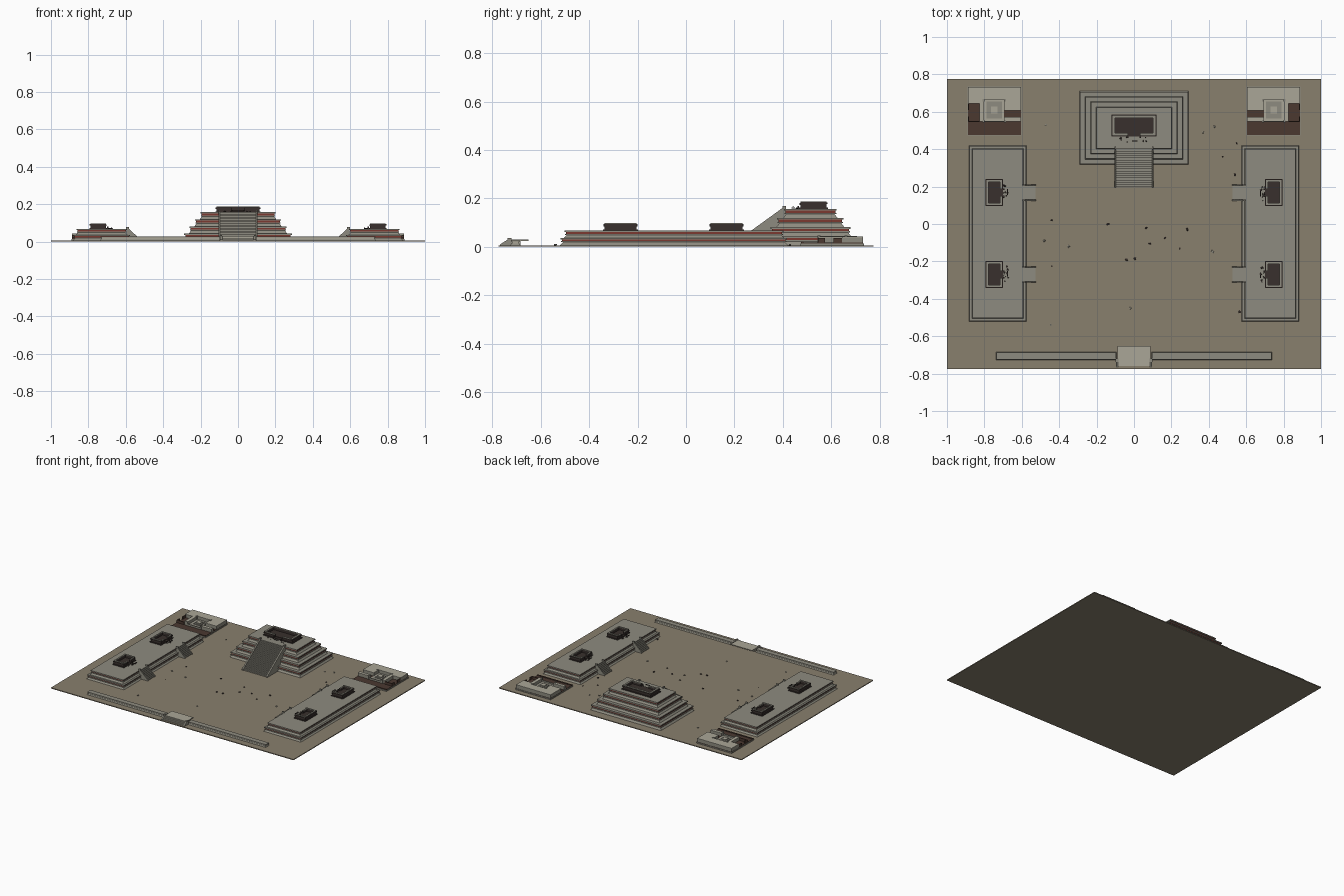
import bpy, bmesh, math, random
from mathutils import Matrix, Vector

if "Cube" in bpy.data.objects:
    bpy.data.objects.remove(bpy.data.objects["Cube"])

random.seed(4)

def mat(name, c):
    m = bpy.data.materials.new(name)
    m.diffuse_color = (*c, 1)
    m.use_nodes = True
    m.node_tree.nodes["Principled BSDF"].inputs["Base Color"].default_value = m.diffuse_color
    return m

EARTH = mat("earth", (.25, .215, .155))
STONE = mat("stone", (.27, .26, .215))
PLASTER = mat("plaster", (.40, .38, .31))
RED = mat("red_paint", (.20, .04, .03))
BROWN = mat("brown_floor", (.07, .04, .03))
DARK = mat("burnt_wall", (.04, .03, .026))
G = .006

def finish(name, bm, m, M=Matrix()):
    bmesh.ops.recalc_face_normals(bm, faces=bm.faces)
    bm.transform(M)
    me = bpy.data.meshes.new(name)
    bm.to_mesh(me)
    bm.free()
    me.materials.append(m)
    o = bpy.data.objects.new(name, me)
    bpy.context.collection.objects.link(o)
    return o

def frustum(name, cx, cy, z0, z1, hx, hy, m, inset=0, M=Matrix()):
    """Box or tapered block: half sizes at the bottom, inset at the top."""
    bm = bmesh.new()
    bmesh.ops.create_cube(bm, size=2)
    for v in bm.verts:
        i = inset if v.co.z > 0 else 0
        v.co = (cx + v.co.x * (hx - i), cy + v.co.y * (hy - i), z1 if v.co.z > 0 else z0)
    return finish(name, bm, m, M)

def box(name, x0, x1, y0, y1, z0, z1, m, M=Matrix()):
    return frustum(name, (x0 + x1) / 2, (y0 + y1) / 2, z0, z1, abs(x1 - x0) / 2, abs(y1 - y0) / 2, m, 0, M)

def extrude_x(name, prof, x0, x1, m, M=Matrix()):
    """Extrude a (y, z) profile along x."""
    bm = bmesh.new()
    f = bm.faces.new([bm.verts.new((x0, y, z)) for y, z in prof])
    r = bmesh.ops.extrude_face_region(bm, geom=[f])
    bmesh.ops.translate(bm, vec=(x1 - x0, 0, 0), verts=[g for g in r["geom"] if isinstance(g, bmesh.types.BMVert)])
    return finish(name, bm, m, M)

def tier(name, cx, cy, z0, z1, hx, hy):
    """Sloping base below a framed vertical panel with a red recess."""
    h = z1 - z0
    a, b, c = z0 + h * .42, z0 + h * .56, z0 + h * .80
    frustum(name + "_slope", cx, cy, z0, a, hx, hy, STONE, .012)
    frustum(name + "_lower_moulding", cx, cy, a, b, hx - .005, hy - .005, STONE)
    frustum(name + "_red_panel", cx, cy, b, c, hx - .009, hy - .009, RED)
    frustum(name + "_cornice", cx, cy, c, z1, hx - .003, hy - .003, STONE)

def stairs(name, M, run, z1, hw, steps, rail):
    """Flight climbing toward +y, ending at y = 0, with sloping side rails."""
    prof = [(0, G)]
    prof.append((-run, G))
    for i in range(steps):
        y, z = -run + run * i / steps, G + (z1 - G) * (i + 1) / steps
        prof += [(y, z), (y + run / steps, z)]
    extrude_x(name + "_steps", prof[:-1] + [(0, z1)], -hw + rail, hw - rail, STONE, M)
    side = [(0, G), (-run - .004, G), (-run - .004, G + .006), (-.008, z1 + .007), (0, z1 + .007)]
    for s in (-1, 1):
        extrude_x(name + "_rail", side, s * hw, s * (hw - rail), STONE, M)
        box(name + "_rail_block", s * hw, s * (hw - rail), -.014, .002, z1 - .005, z1 + .011, STONE, M)

def rock(name, p, r, m):
    bm = bmesh.new()
    bmesh.ops.create_icosphere(bm, subdivisions=1, radius=r)
    for v in bm.verts:
        v.co *= random.uniform(.75, 1.2)
        v.co.z *= .6
    finish(name, bm, m, Matrix.Translation(p) @ Matrix.Rotation(random.uniform(0, 6), 4, 'Z'))

def temple(name, M, hx, hy, z, h):
    """Roofless, burnt shrine with its door toward -y."""
    t = hy * .26
    door = hx * .28
    frustum(name + "_plinth", 0, 0, z, z + .005, hx + .006, hy + .006, DARK, 0, M)
    box(name + "_floor", -hx + t, hx - t, -hy + t, hy - t, z + .005, z + .009, DARK, M)
    walls = [(-hx, hx, hy - t, hy, 1), (-hx, -hx + t, -hy, hy - t, 1), (hx - t, hx, -hy, hy - t, 1),
             (-hx + t, -door, -hy, -hy + t, .85), (door, hx - t, -hy, -hy + t, .85)]
    for x0, x1, y0, y1, k in walls:
        top = z + h * k
        box(name + "_wall", x0, x1, y0, y1, z, top - .004, DARK, M)
        box(name + "_wall_cap", x0, x1, y0, y1, top - .004, top, STONE, M)
    # projecting band around the wall tops
    e = .004
    zb0, zb1 = z + h * .62, z + h * .84
    box(name + "_band", -hx - e, hx + e, hy, hy + e, zb0, zb1, DARK, M)
    for s in (-1, 1):
        box(name + "_band", s * hx, s * (hx + e), -hy, hy, zb0, zb1, DARK, M)
        box(name + "_band", s * door, s * (hx + e), -hy - e, -hy, zb0 - .003, zb1 - .003, DARK, M)
        box(name + "_porch_pier", s * door - .004, s * door + .004, -hy - .014, -hy - .006, z, z + h * .4, DARK, M)
    # fallen roof pieces in front of the door
    for i in range(9):
        p = M @ Vector((random.uniform(-.65, .65) * hx, -hy - random.uniform(.008, .036), z + .003))
        rock(name + "_debris", p, random.uniform(.003, .006), DARK)
    box(name + "_fallen_beam", -.012, .02, -hy - .034, -hy - .028, z + .007, z + .010, DARK, M)

# ground
box("ground", -1, 1, -.775, .775, 0, G, EARTH)

# great pyramid
PZ = .157
for i in range(4):
    s = (PZ - G) / 4
    tier("pyramid_tier", 0, .514, G + s * i, G + s * (i + 1), .291 - .029 * i, .196 - .028 * i)
stairs("pyramid_stair", Matrix.Translation((0, .412, 0)), .214, PZ, .105, 18, .010)
temple("pyramid_temple", Matrix.Translation((0, .527, 0)), .115, .053, PZ, .031)

# long side platforms with two stairs and two shrines each
LZ = .067
for s in (-1, 1):
    for i in range(2):
        tier("side_platform_tier", s * .729, -.05, G + i * (LZ - G) / 2, G + (i + 1) * (LZ - G) / 2,
             .154 - .016 * i, .471 - .016 * i)
    for y in (.168, -.27):
        R = Matrix.Rotation(-s * math.pi / 2, 4, 'Z')
        stairs("side_stair", Matrix.Translation((s * .597, y, 0)) @ R, .07, LZ, .044, 9, .007)
        temple("side_shrine", Matrix.Translation((s * .748, y, 0)) @ R, .066, .041, LZ, .031)

# courtyard residences in the back corners (x measured outward from the centre)
def residence(s):
    cx = s * .746
    def blk(n, x0, x1, y0, y1, z0, z1, m):
        box(n, cx + s * x0, cx + s * x1, y0, y1, z0, z1, m)
    blk("residence_base", -.145, .145, .473, .735, G, .014, STONE)
    blk("residence_floor", -.142, .142, .476, .732, .014, .017, BROWN)
    RZ = .042
    roofs = [(-.142, .142, .665, .732), (-.142, -.052, .607, .665), (-.142, -.052, .548, .572),
             (.055, .080, .548, .665), (.080, .142, .645, .665)]
    for x0, x1, y0, y1 in roofs:
        blk("residence_wing", x0, x1, y0, y1, .014, RZ - .004, STONE)
        blk("residence_roof", x0, x1, y0, y1, RZ - .004, RZ, PLASTER)
    blk("porch_floor_step", -.142, .142, .476, .485, .017, .021, BROWN)
    blk("porch_wall", -.052, .055, .545, .552, .014, .03, STONE)
    blk("patio", -.052, .055, .552, .665, .014, .019, PLASTER)
    blk("patio_rim", -.04, .043, .565, .655, .019, .022, STONE)
    blk("altar_base", -.026, .029, .582, .637, .022, .027, STONE)
    blk("altar_top", -.016, .019, .592, .627, .027, .034, PLASTER)
    for x in (-.056, .059):
        for y in (.55, .662):
            blk("patio_pillar", x - .006, x + .006, y - .006, y + .006, .014, .046, STONE)
    # low broken partitions in the open rooms
    blk("room_wall", .136, .142, .548, .575, .014, .036, BROWN)
    blk("room_wall", .136, .142, .61, .645, .014, .036, BROWN)
    blk("room_wall", .08, .142, .545, .552, .014, .036, BROWN)

for s in (-1, 1):
    residence(s)

# front boundary wall
for s in (-1, 1):
    cx = s * .415
    frustum("front_wall_slope", cx, -.705, G, .014, .322, .021, STONE, .004)
    frustum("front_wall_core", cx, -.705, .014, .021, .316, .015, PLASTER)
    frustum("front_wall_cap", cx, -.705, .021, .026, .320, .019, STONE)
    box("gate_post", s * .085, s * .098, -.738, -.722, G, .036, STONE)
    extrude_x("gate_rail", [(-.768, G), (-.768, .010), (-.738, .029), (-.72, .029), (-.72, G)],
              s * .084, s * .095, STONE)
extrude_x("gate_steps", [(-.760, G), (-.760, .012), (-.751, .012), (-.751, .018), (-.742, .018),
                         (-.742, .024), (-.685, .024), (-.685, G)], -.084, .084, PLASTER)
box("gate_landing", -.088, .088, -.735, -.651, .024, .029, PLASTER)

# loose rubble on the plaza
dark = [(-.44, .02), (-.44, -.225), (-.04, -.19), (.005, -.185), (-.14, 0), (.085, -.105), (.065, -.02),
        (.245, -.13), (.285, -.03), (.475, .36), (.54, .265), (.565, -.47), (.165, -.075), (.55, .43)]
pale = [(-.02, -.45), (-.445, -.54), (.42, -.147), (-.47, .53), (-.35, -.12), (.37, .49), (.43, .52), (-.48, -.09)]
for pts, m in ((dark, DARK), (pale, STONE)):
    for x, y in pts:
        rock("plaza_rubble", (x, y, G + .002), random.uniform(.005, .009), m)
